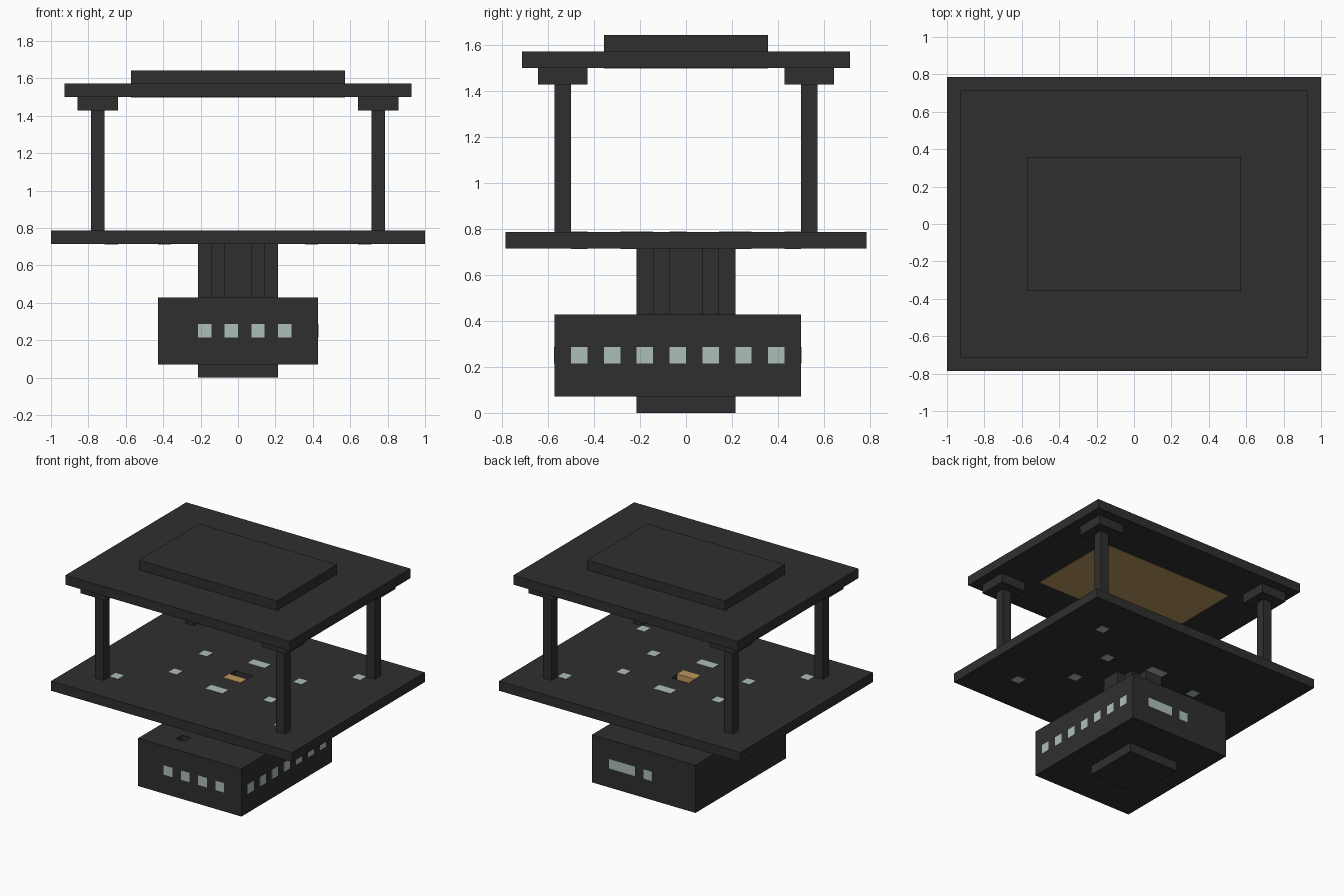
import bpy
import bmesh
from mathutils import Vector

U = 1 / 14       # one building block
P = 0.03         # how far lights stand proud, in blocks

cube = bpy.data.objects.get("Cube")
if cube:
    bpy.data.objects.remove(cube, do_unlink=True)


def material(name, rgb):
    m = bpy.data.materials.new(name)
    m.use_nodes = True
    m.diffuse_color = (*rgb, 1)
    m.node_tree.nodes["Principled BSDF"].inputs["Base Color"].default_value = (*rgb, 1)
    return m


DARK = material("charcoal", (0.028, 0.028, 0.028))
LIGHT = material("pale grey green", (0.42, 0.52, 0.48))
GOLD = material("gold tan", (0.50, 0.31, 0.11))


def finish(name, bm, mat):
    bmesh.ops.recalc_face_normals(bm, faces=bm.faces)
    mesh = bpy.data.meshes.new(name)
    bm.to_mesh(mesh)
    bm.free()
    mesh.materials.append(mat)
    ob = bpy.data.objects.new(name, mesh)
    bpy.context.scene.collection.objects.link(ob)
    return ob


def box(name, x, y, z, mat=DARK):
    """Box from three (low, high) ranges measured in blocks."""
    bm = bmesh.new()
    bmesh.ops.create_cube(bm, size=1)
    for v in bm.verts:
        v.co = Vector([(r[0] + (c + 0.5) * (r[1] - r[0])) * U
                       for r, c in zip((x, y, z), v.co)])
    return finish(name, bm, mat)


def prism(name, outline, z, mat=DARK):
    """Vertical prism from an outline in blocks."""
    bm = bmesh.new()
    face = bm.faces.new([bm.verts.new((x * U, y * U, z[0] * U)) for x, y in outline])
    top = bmesh.ops.extrude_face_region(bm, geom=[face])["geom"]
    for v in top:
        if isinstance(v, bmesh.types.BMVert):
            v.co.z = z[1] * U
    return finish(name, bm, mat)


def cut(target, x, y, z):
    """Cut a box-shaped hole and discard the cutter."""
    cutter = box("hole_cutter", x, y, z)
    cutter.hide_render = True
    mod = target.modifiers.new("hole", "BOOLEAN")
    mod.operation = "DIFFERENCE"
    mod.solver = "EXACT"
    mod.object = cutter
    bpy.context.view_layer.objects.active = target
    bpy.ops.object.modifier_apply(modifier=mod.name)
    bpy.data.objects.remove(cutter, do_unlink=True)


# Lower cabin on its square foot
box("foot", (-3, 3), (-3, 3), (0, 1))
cabin = box("cabin", (-6, 6), (-8, 7), (1, 6))
cut(cabin, (-3, -2), (-6, -5), (5, 6.5))

# Cabin windows: front row, side row, and a long and a short one at the back
row = (3, 4)
for i in range(4):
    box("front_window", (2 * i - 3, 2 * i - 2), (-8 - P, -8 + P), row, LIGHT)
for i in range(7):
    box("side_window", (6 - P, 6 + P), (2 * i - 7, 2 * i - 6), row, LIGHT)
for span in ((1, 4), (-1, 0)):
    box("back_window", span, (7 - P, 7 + P), row, LIGHT)

# Stepped column
quarter = [(3, 1), (2, 1), (2, 2), (1, 2), (1, 3)]
outline = []
for i in range(4):
    outline += quarter
    quarter = [(-y, x) for x, y in quarter]
prism("column", outline, (6, 10))

# Platform with a central slot and a gold block beside it
deck = box("platform", (-14, 14), (-11, 11), (10, 11))
cut(deck, (-1, 1), (0, 1), (10, 11.5))
box("gold_block", (-1, 1), (-1, P), (10.1, 11 + P), GOLD)

# Lights set right through the platform
through = (10 - P, 11 + P)
for x, y in ((-5.5, -2.5), (-5.5, 2.5), (5.5, -2.5), (5.5, 2.5),
             (-9.5, -6.5), (9.5, -6.5), (9.5, 6.5)):
    box("deck_light", (x - 0.5, x + 0.5), (y - 0.5, y + 0.5), through, LIGHT)
for y in (-3.5, 3.5):
    box("long_deck_light", (-1, 1), (y - 0.5, y + 0.5), through, LIGHT)

# Corner posts with square caps
for x in (-10.5, 10.5):
    for y in (-7.5, 7.5):
        box("post", (x - 0.5, x + 0.5), (y - 0.5, y + 0.5), (11, 20))
        box("post_cap", (x - 1.5, x + 1.5), (y - 1.5, y + 1.5), (20, 21))

# Roof, raised top panel and gold ceiling
box("roof", (-13, 13), (-10, 10), (21, 22))
box("roof_panel", (-8, 8), (-5, 5), (22, 23))
box("ceiling_panel", (-8, 8), (-5, 5), (21 - P, 21 + P), GOLD)
